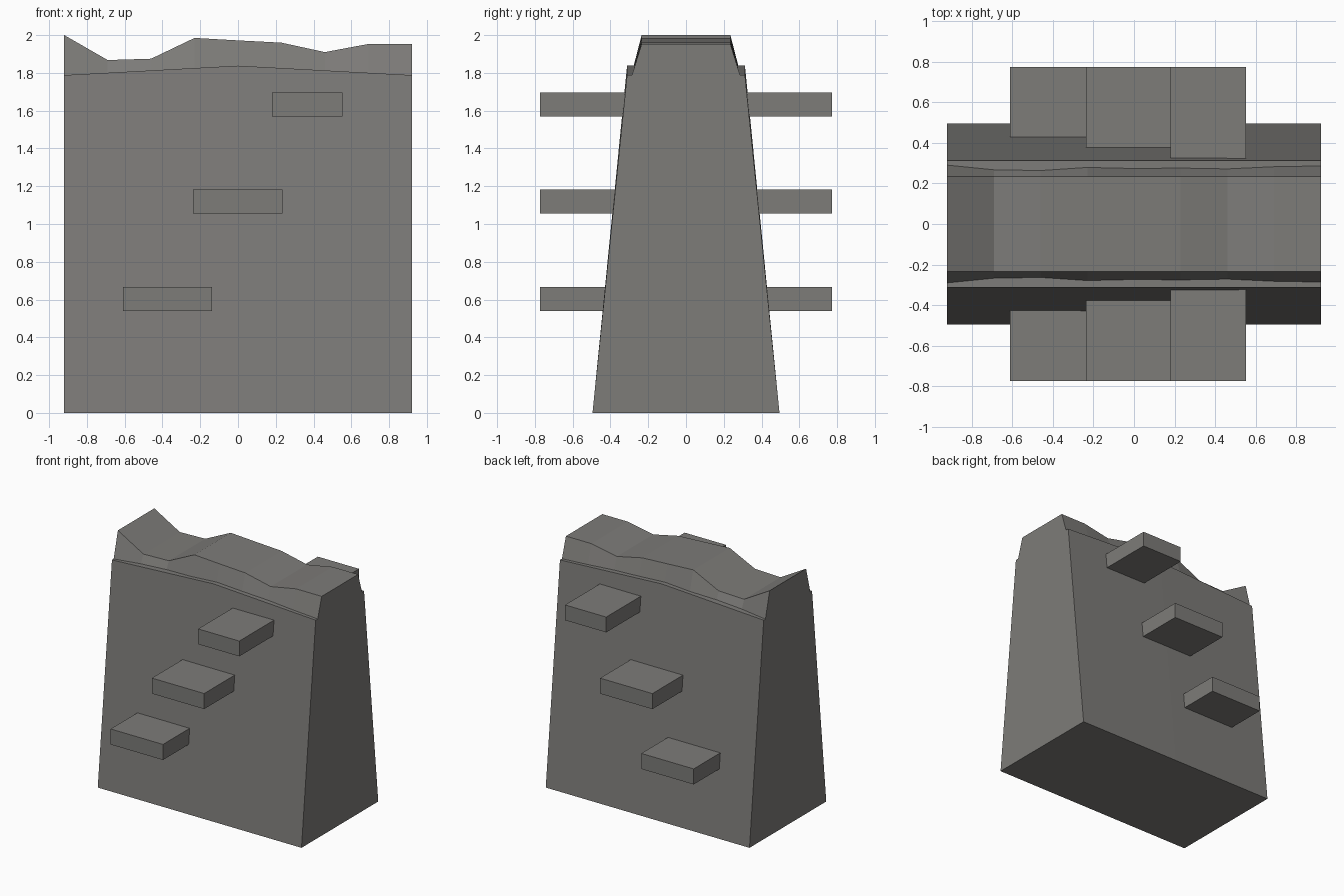
import bpy
import bmesh

if "Cube" in bpy.data.objects:
    bpy.data.objects.remove(bpy.data.objects["Cube"])

stone = bpy.data.materials.new("grey_stone")
stone.diffuse_color = (0.205, 0.2, 0.19, 1)
stone.use_nodes = True
stone.node_tree.nodes["Principled BSDF"].inputs["Base Color"].default_value = stone.diffuse_color


def finish(name, bm):
    bmesh.ops.recalc_face_normals(bm, faces=bm.faces)
    mesh = bpy.data.meshes.new(name)
    bm.to_mesh(mesh)
    bm.free()
    mesh.materials.append(stone)
    obj = bpy.data.objects.new(name, mesh)
    bpy.context.collection.objects.link(obj)


def loft(name, sections):
    """Skin a row of sections (x, half depth low, z low, half depth high, z high)."""
    bm = bmesh.new()
    rings = []
    for x, y0, z0, y1, z1 in sections:
        corners = [(-y0, z0), (y0, z0), (y1, z1), (-y1, z1)]
        rings.append([bm.verts.new((x, y, z)) for y, z in corners])
    for a, b in zip(rings, rings[1:]):
        for i in range(4):
            j = (i + 1) % 4
            bm.faces.new((a[i], a[j], b[j], b[i]))
    bm.faces.new(rings[0])
    bm.faces.new(rings[-1])
    finish(name, bm)


def ledge(x):
    return 1.838 - 0.05 * abs(x) / 0.92


# tapered wall with a slightly peaked top ledge
loft("wall", [(x, 0.495, 0, 0.312, ledge(x)) for x in (-0.92, 0, 0.92)])

# jagged crown rising from the ledge, its slope aimed at a line inside the wall
heights = [2.0, 1.868, 1.875, 1.985, 1.972, 1.96, 1.91, 1.953, 1.953]
crown = []
for i, top in enumerate(heights):
    x = -0.92 + 0.23 * i
    foot = 0.235 + 0.075 * (top - ledge(x)) / (top - 1.71)
    crown.append((x, foot, ledge(x), 0.235, top))
loft("crown", crown)

# three climbing steps, each a slab through the wall
for i, (x0, x1, z0, z1) in enumerate([(-0.61, -0.137, 0.54, 0.667),
                                      (-0.237, 0.235, 1.055, 1.182),
                                      (0.18, 0.552, 1.57, 1.695)]):
    loft(f"step_{i + 1}", [(x, 0.772, z0, 0.772, z1) for x in (x0, x1)])
